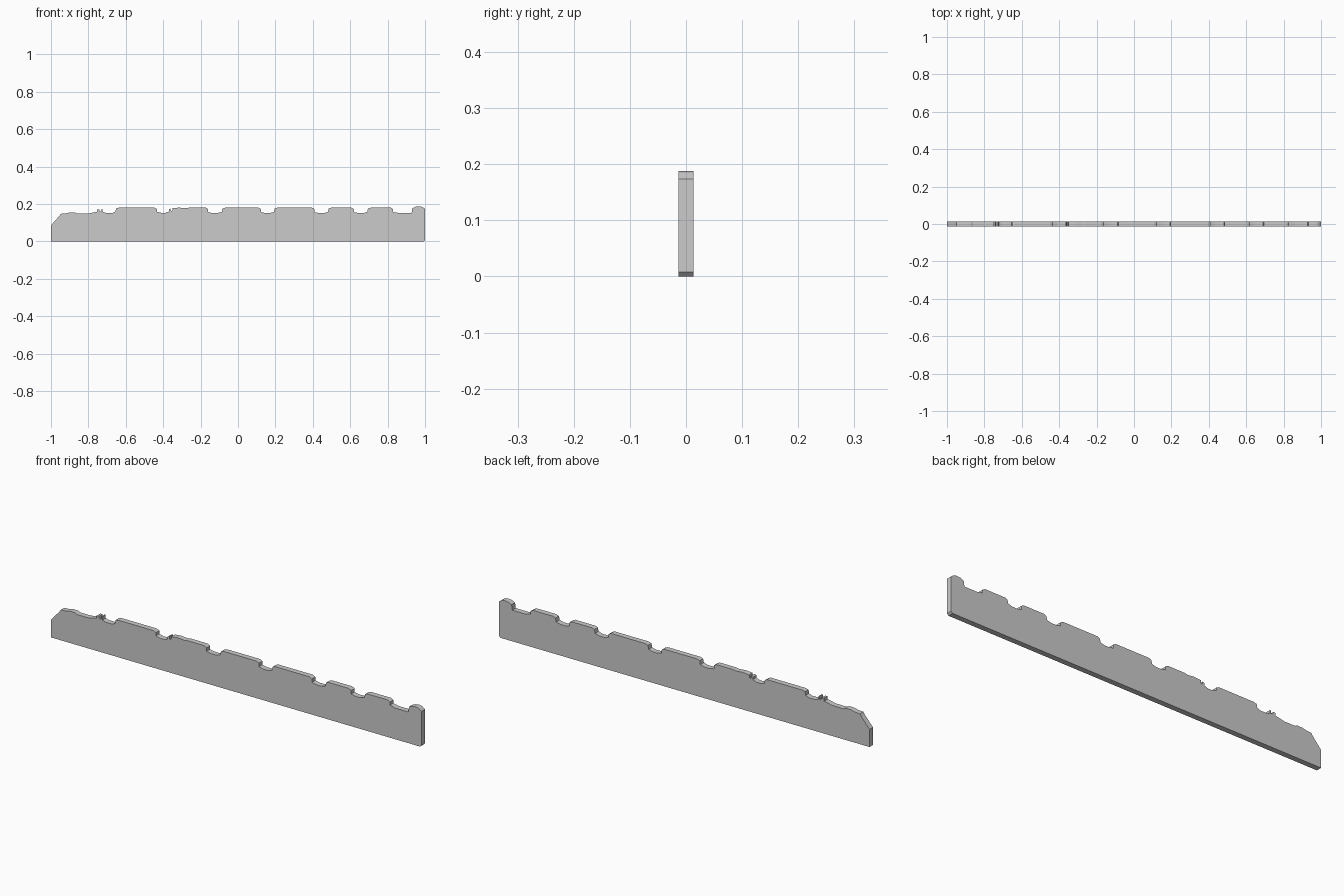
import bpy
import bmesh

HALF_T = 0.0133   # half thickness of the slab
TOP = 0.181       # height of the raised teeth


def notch(x0, x1):
    """Dip between two teeth, with eased corners and a stepped floor."""
    return [(x0 - 0.013, TOP), (x0, TOP - 0.007), (x0, 0.157),
            (x0 + 0.024, 0.152), (x1 - 0.026, 0.152), (x1 - 0.004, 0.158),
            (x1, TOP - 0.005), (x1 + 0.014, TOP)]


# Sloped left end and low worn stretch
profile = [(-1, 0), (-1, 0.086), (-0.955, 0.137), (-0.948, 0.148),
           (-0.92, 0.15), (-0.90, 0.155), (-0.87, 0.155), (-0.86, 0.149),
           (-0.80, 0.149), (-0.77, 0.156), (-0.755, 0.158)]
# Two small spikes
profile += [(-0.753, 0.172), (-0.742, 0.172), (-0.738, 0.161),
            (-0.731, 0.161), (-0.729, 0.174), (-0.724, 0.174), (-0.723, 0.158)]
# First dip and tooth
profile += [(-0.705, 0.153), (-0.67, 0.153), (-0.655, 0.16),
            (-0.652, 0.177), (-0.635, TOP)]
# Second dip, with a broken spike
profile += [(-0.447, TOP), (-0.434, 0.174), (-0.434, 0.159), (-0.41, 0.153),
            (-0.39, 0.153), (-0.37, 0.16), (-0.37, 0.172), (-0.361, 0.176),
            (-0.359, 0.163), (-0.352, 0.163), (-0.35, 0.178),
            (-0.315, 0.181), (-0.28, 0.178), (-0.26, TOP)]
# Regular dips
for x0, x1 in [(-0.16, -0.083), (0.122, 0.196), (0.408, 0.485),
               (0.62, 0.695)]:
    profile += notch(x0, x1)
# Last dip and raised right end, with a small chamfer underneath
profile += [(0.816, TOP), (0.829, 0.174), (0.829, 0.158), (0.86, 0.152),
            (0.928, 0.152), (0.932, 0.178), (0.95, 0.186), (0.97, 0.188),
            (0.985, 0.185), (1, 0.174), (1, 0.008), (0.992, 0)]

# Extrude the outline into a slab
bm = bmesh.new()
face = bm.faces.new([bm.verts.new((x, -HALF_T, z)) for x, z in profile])
ext = bmesh.ops.extrude_face_region(bm, geom=[face])
moved = [g for g in ext["geom"] if isinstance(g, bmesh.types.BMVert)]
bmesh.ops.translate(bm, vec=(0, 2 * HALF_T, 0), verts=moved)
bmesh.ops.recalc_face_normals(bm, faces=bm.faces)
bmesh.ops.triangulate(bm, faces=[f for f in bm.faces if len(f.verts) > 4])

mesh = bpy.data.meshes.new("notched_wall")
bm.to_mesh(mesh)
bm.free()
bpy.context.collection.objects.link(bpy.data.objects.new("notched_wall", mesh))
